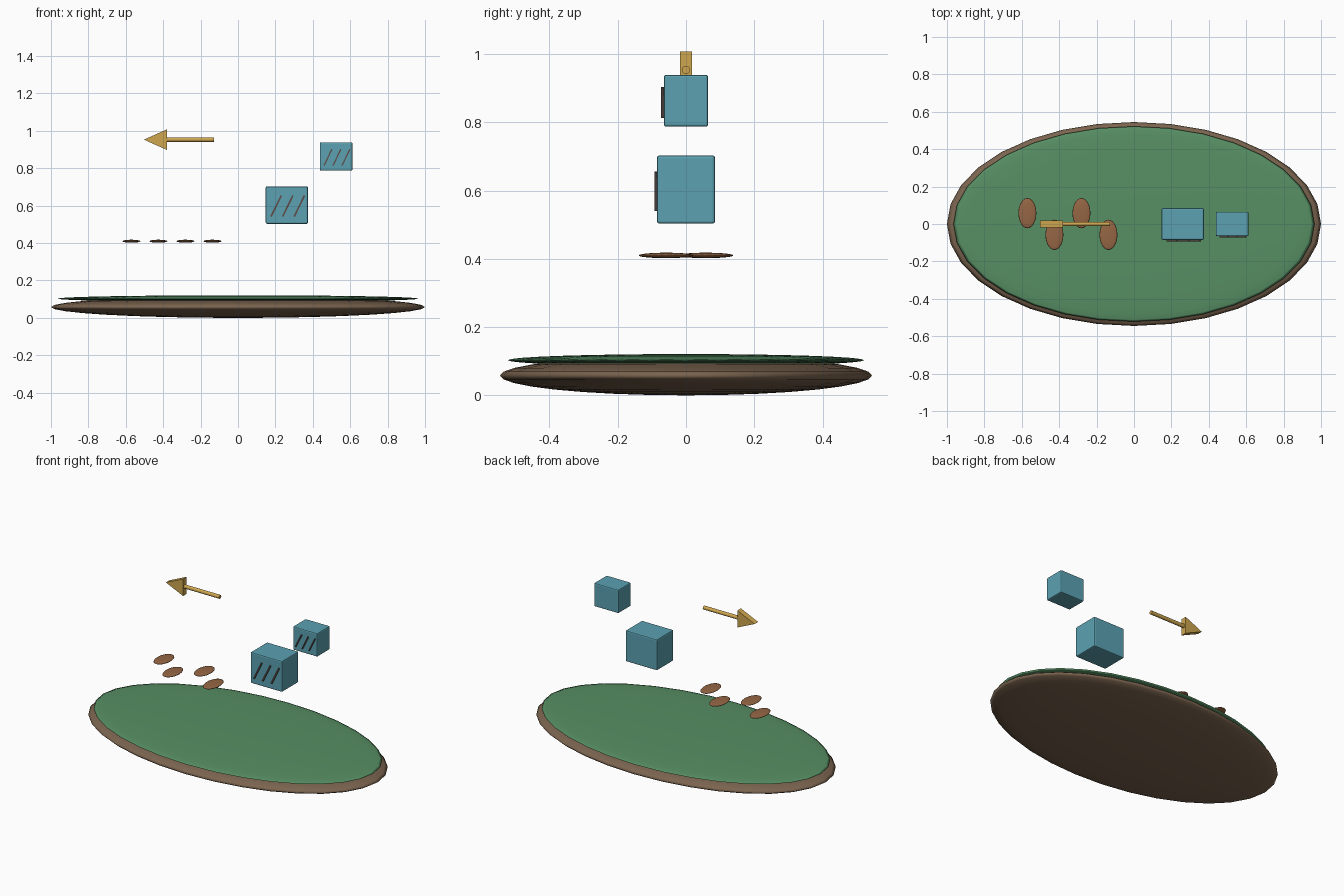
import bpy, bmesh, math
from mathutils import Matrix, Vector

if "Cube" in bpy.data.objects:
    bpy.data.objects.remove(bpy.data.objects["Cube"])


def material(name, rgb):
    m = bpy.data.materials.new(name)
    m.diffuse_color = [(c / 255) ** 2.2 for c in rgb] + [1]
    m.use_nodes = True
    m.node_tree.nodes["Principled BSDF"].inputs["Base Color"].default_value = m.diffuse_color
    return m


SOIL = material("soil", (122, 100, 80))
GRASS = material("grass", (88, 142, 100))
TEAL = material("teal", (92, 160, 176))
GOLD = material("gold", (205, 165, 80))
CLAY = material("clay", (148, 102, 70))
MARK = material("mark", (95, 80, 75))


def finish(name, bm, mat, smooth=False, bevel=0):
    bmesh.ops.recalc_face_normals(bm, faces=bm.faces)
    for f in bm.faces:
        f.smooth = smooth
    me = bpy.data.meshes.new(name)
    bm.to_mesh(me)
    bm.free()
    me.materials.append(mat)
    ob = bpy.data.objects.new(name, me)
    bpy.context.collection.objects.link(ob)
    if bevel:
        b = ob.modifiers.new("bevel", 'BEVEL')
        b.width, b.segments = bevel, 2
    return ob


def ellipsoid(name, loc, radii, mat, seg=32, rings=16):
    bm = bmesh.new()
    bmesh.ops.create_uvsphere(bm, u_segments=seg, v_segments=rings, radius=1,
                              matrix=Matrix.Translation(loc) @ Matrix.Diagonal((*radii, 1)))
    return finish(name, bm, mat, True)


def box(name, loc, size, mat, tilt=0, bevel=0):
    bm = bmesh.new()
    bmesh.ops.create_cube(bm, size=1, matrix=Matrix.Translation(loc)
                          @ Matrix.Rotation(tilt, 4, 'Y') @ Matrix.Diagonal((*size, 1)))
    return finish(name, bm, mat, False, bevel)


# island base and grass cap
ellipsoid("island_base", (0, 0, 0.058), (1, 0.545, 0.058), SOIL)
ellipsoid("grass_top", (0, 0, 0.103), (0.965, 0.522, 0.018), GRASS)

# floating blocks with three slanted marks on the front
for tag, x, z, size in (("large", 0.261, 0.603, (0.226, 0.17, 0.2)),
                        ("small", 0.525, 0.863, (0.175, 0.13, 0.152))):
    box(tag + "_block", (x, 0, z), size, TEAL, bevel=0.007)
    k = size[0] / 0.226
    for i in (-1, 0, 1):
        box(f"{tag}_block_mark_{i + 2}",
            (x + 0.005 * k + i * 0.062 * k, -size[1] / 2 - 0.002, z - 0.005),
            (0.009 * k, 0.012, 0.125 * k), MARK, math.radians(26))

# alternating footprints
for i in range(4):
    ellipsoid(f"footprint_{i + 1}",
              (-0.57 + i * 0.1445, 0.058 * (-1) ** i, 0.41),
              (0.048, 0.081, 0.008), CLAY, 24, 12)

# arrow shaft
Z = 0.953
bm = bmesh.new()
bmesh.ops.create_cone(bm, cap_ends=True, segments=16, radius1=0.012, radius2=0.012, depth=0.255,
                      matrix=Matrix.Translation((-0.2555, 0, Z)) @ Matrix.Rotation(math.pi / 2, 4, 'Y'))
shaft = finish("arrow_shaft", bm, GOLD, True)
shaft.data.set_sharp_from_angle(angle=math.radians(40))

# arrow head: extruded triangle
bm = bmesh.new()
tri = bm.faces.new([bm.verts.new((x, -0.018, Z + z)) for x, z in
                    ((-0.503, 0), (-0.38, 0.055), (-0.38, -0.055))])
ext = bmesh.ops.extrude_face_region(bm, geom=[tri])
bmesh.ops.translate(bm, vec=Vector((0, 0.036, 0)),
                    verts=[g for g in ext["geom"] if isinstance(g, bmesh.types.BMVert)])
finish("arrow_head", bm, GOLD)
